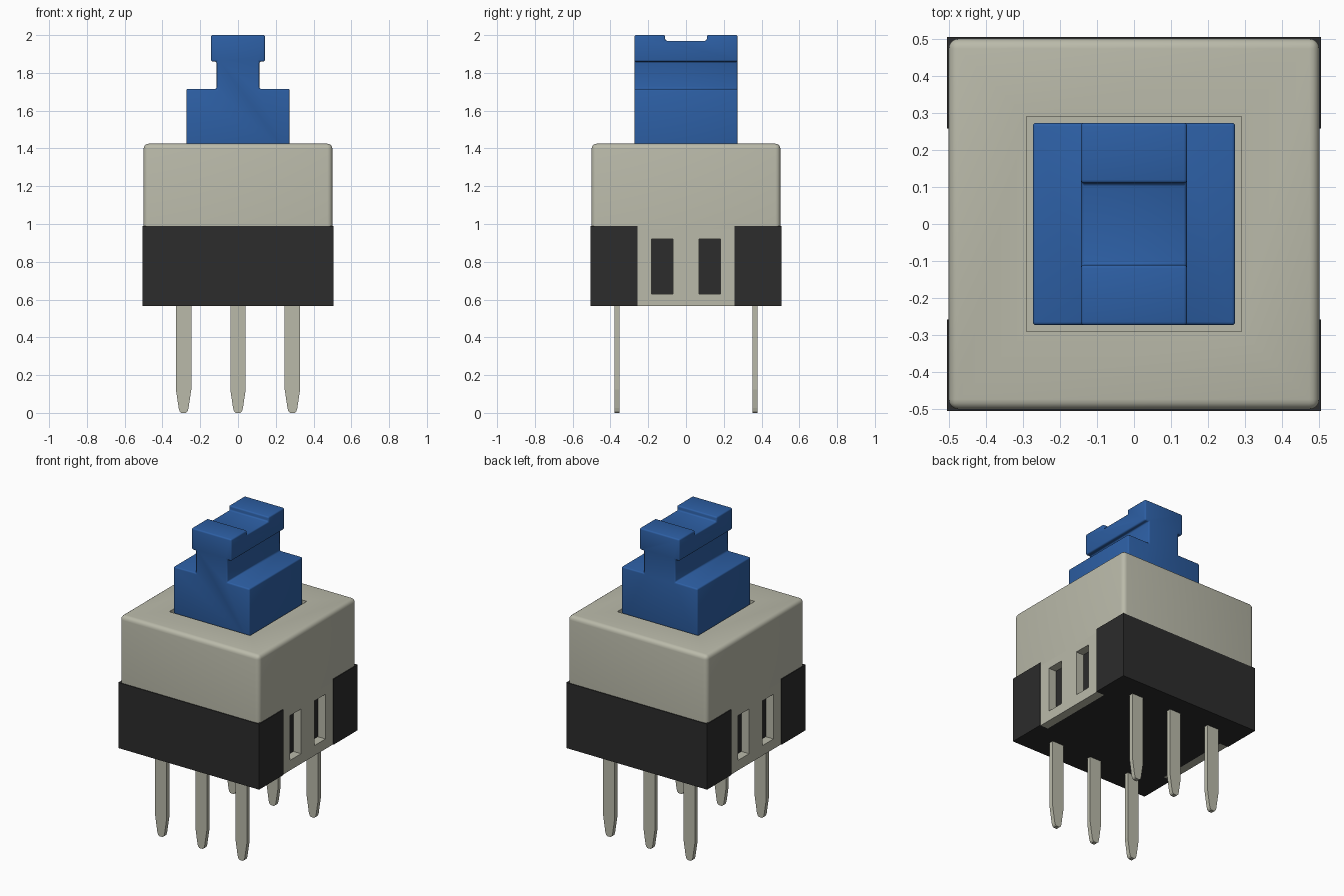
import bpy, bmesh, math
from mathutils import Matrix, Vector

cube = bpy.data.objects.get("Cube")
if cube:
    bpy.data.objects.remove(cube, do_unlink=True)


def material(name, rgb):
    m = bpy.data.materials.new(name)
    m.use_nodes = True
    m.diffuse_color = (*rgb, 1)
    m.node_tree.nodes["Principled BSDF"].inputs["Base Color"].default_value = (*rgb, 1)
    return m


CREAM = material("warm grey", (0.49, 0.49, 0.40))
BLACK = material("black plastic", (0.025, 0.025, 0.025))
BLUE = material("blue plastic", (0.026, 0.115, 0.375))


def finish(bm, name, mat):
    bmesh.ops.recalc_face_normals(bm, faces=bm.faces)
    mesh = bpy.data.meshes.new(name)
    bm.to_mesh(mesh)
    bm.free()
    mesh.materials.append(mat)
    ob = bpy.data.objects.new(name, mesh)
    bpy.context.collection.objects.link(ob)
    return ob


def prism(name, outline, start, end, axis, mat):
    """Extrude a 2D outline: axis 'y' takes (x, z) points, axis 'z' takes (x, y)."""
    bm = bmesh.new()
    if axis == 'y':
        verts = [bm.verts.new((a, start, b)) for a, b in outline]
        step = Vector((0, end - start, 0))
    else:
        verts = [bm.verts.new((a, b, start)) for a, b in outline]
        step = Vector((0, 0, end - start))
    face = bm.faces.new(verts)
    ext = bmesh.ops.extrude_face_region(bm, geom=[face], use_keep_orig=True)
    moved = [v for v in ext["geom"] if isinstance(v, bmesh.types.BMVert)]
    bmesh.ops.translate(bm, verts=moved, vec=step)
    return finish(bm, name, mat)


def box(name, lo, hi, mat, bevel=0.0):
    """Box between two corners; bevel rounds every edge but the bottom ones."""
    bm = bmesh.new()
    lo, hi = Vector(lo), Vector(hi)
    bmesh.ops.create_cube(bm, size=1, matrix=Matrix.Translation((lo + hi) / 2)
                          @ Matrix.Diagonal((*(hi - lo), 1)))
    if bevel:
        edges = [e for e in bm.edges if max(v.co.z for v in e.verts) > hi.z - 1e-4]
        bmesh.ops.bevel(bm, geom=edges, offset=bevel, segments=4, profile=0.5,
                        affect='EDGES')
    return finish(bm, name, mat)


def activate(ob):
    bpy.ops.object.select_all(action='DESELECT')
    ob.select_set(True)
    bpy.context.view_layer.objects.active = ob


def cut(ob, cutter):
    mod = ob.modifiers.new("Cut", 'BOOLEAN')
    mod.operation = 'DIFFERENCE'
    mod.solver = 'EXACT'
    mod.object = cutter
    activate(ob)
    bpy.ops.object.modifier_apply(modifier=mod.name)
    bpy.data.objects.remove(cutter, do_unlink=True)


def smooth(ob):
    activate(ob)
    bpy.ops.object.shade_smooth_by_angle(angle=math.radians(35))


def mirrored(half):
    """Complete a right-hand outline, listed bottom to top, across x = 0."""
    return half + [(-x, z) for x, z in reversed(half) if x > 0]


BOTTOM, SEAM, TOP = 0.565, 0.99, 1.425
HALF, COVER = 0.505, 0.50
TAB_Y, TAB_IN = 0.257, 0.445

# Black base with a recess in each side for the cover tabs
right_side = [(HALF, -HALF), (HALF, -TAB_Y), (TAB_IN, -TAB_Y),
              (TAB_IN, TAB_Y), (HALF, TAB_Y), (HALF, HALF)]
prism("base", mirrored(right_side), BOTTOM, SEAM, 'z', BLACK)

# Rounded cover with a shallow opening around the plunger
cover = box("cover", (-COVER, -COVER, 0.97), (COVER, COVER, TOP), CREAM, 0.027)
cut(cover, box("opening_cutter", (-0.29, -0.29, TOP - 0.05), (0.29, 0.29, TOP + 0.1), CREAM))
smooth(cover)

# Slotted cover tabs on both sides
for side, s in (("left", 1), ("right", -1)):
    x0, x1 = sorted((s * TAB_IN, s * COVER))
    tab = box(side + "_tab", (x0, -TAB_Y, BOTTOM), (x1, TAB_Y, 0.97), CREAM)
    for y in (-0.125, 0.125):
        cut(tab, box("slot_cutter", (x0 - 0.1, y - 0.057, 0.63),
                     (x1 + 0.1, y + 0.057, 0.92), CREAM))

# Stepped plunger with a notch across its cap
P = 0.273
steps = [(P, 1.36), (P, 1.715), (0.113, 1.715), (0.113, 1.86), (0.143, 1.86), (0.143, 2.0)]
plunger = prism("plunger", mirrored(steps), -P, P, 'y', BLUE)
cut(plunger, box("notch_cutter", (-0.3, -0.11, 1.97), (0.3, 0.11, 2.1), BLUE))
bevel = plunger.modifiers.new("Bevel", 'BEVEL')
bevel.width = 0.009
bevel.segments = 3
bevel.limit_method = 'ANGLE'
activate(plunger)
bpy.ops.object.modifier_apply(modifier=bevel.name)
smooth(plunger)

# Two rows of flat pins with tapered, rounded tips
tip = [(0.012, 0.0), (0.021, 0.008), (0.026, 0.025), (0.041, 0.125), (0.041, BOTTOM + 0.02)]
for row, y in (("front", -0.365), ("back", 0.365)):
    for place, x in (("right", -0.288), ("middle", 0.0), ("left", 0.288)):
        pin = prism(f"{row}_{place}_pin", mirrored(tip), y - 0.0135, y + 0.0135, 'y', CREAM)
        pin.location.x = x
